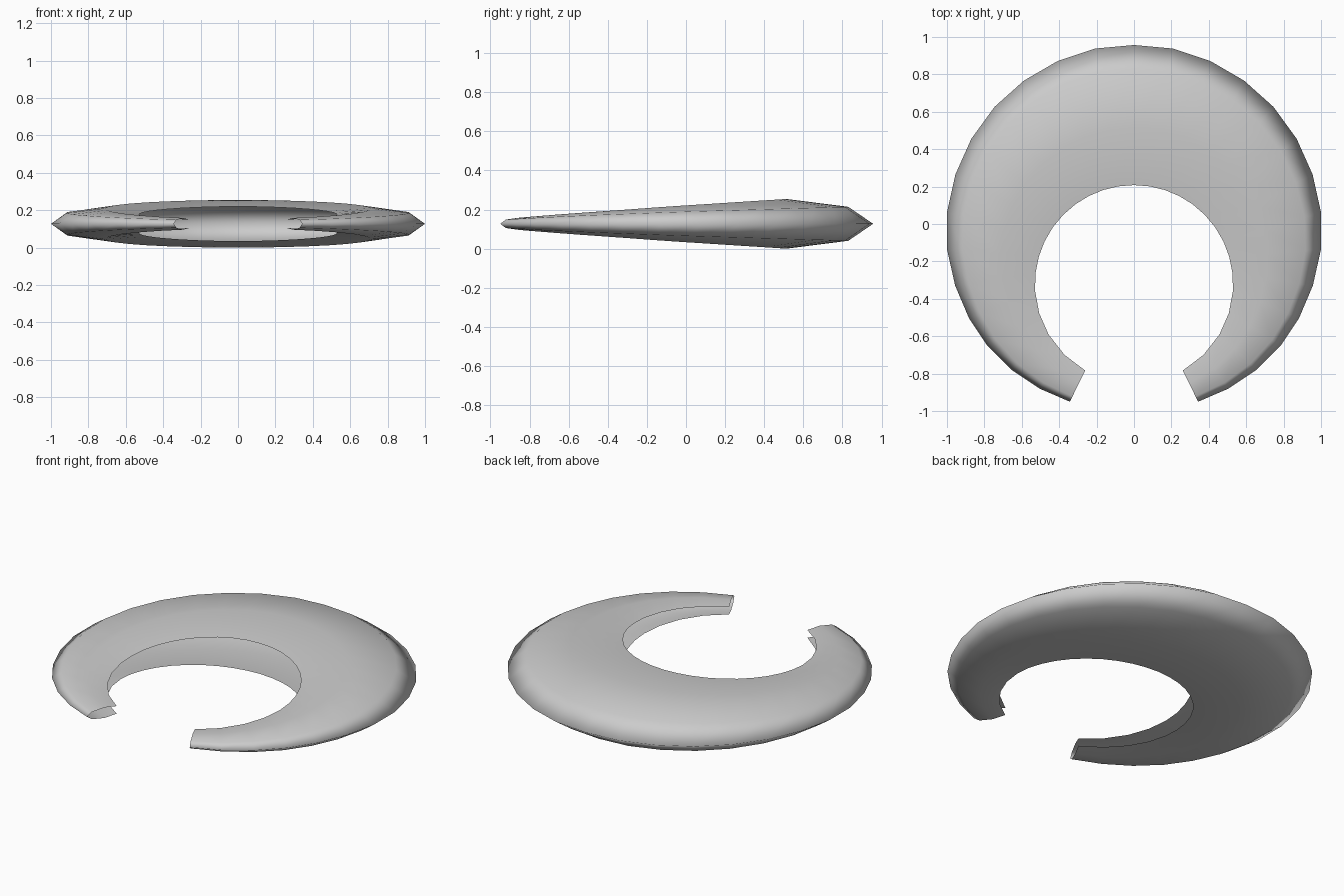
import bpy, bmesh
from math import sin, cos, radians

if "Cube" in bpy.data.objects:
    bpy.data.objects.remove(bpy.data.objects["Cube"])

ZC = 0.127       # mid-height of the shell
WIDTH = 0.75     # band width at the thickest point

# half outlines from the back centre to one tip
outer = [(0, .957), (.208, .938), (.407, .872), (.588, .767), (.745, .627),
         (.87, .455), (.955, .265), (1.0, .062), (1.0, -.135), (.956, -.33),
         (.883, -.502), (.785, -.65), (.655, -.78), (.505, -.88), (.343, -.95)]
inner_angles = [0, 9, 18, 27, 36, 45.5, 55, 64.5, 74, 84, 94, 107, 120.5, 135.5, 150.5]
inner = [(.53 * sin(radians(a)), -.322 + .53 * cos(radians(a))) for a in inner_angles]

# cross-section: (fraction from outer rim to inner lip, height), open at the inner lip
section = [(1, .092), (.59, .127), (.17, .087), (0, 0), (.17, -.087), (.59, -.127), (1, -.092)]


def mirrored(pts):
    return [(-x, y) for x, y in pts[:0:-1]] + pts


# open crescent shell: the section shrinks with the band width
bm = bmesh.new()
rings = []
for (ox, oy), (ix, iy) in zip(mirrored(outer), mirrored(inner)):
    s = ((ox - ix) ** 2 + (oy - iy) ** 2) ** 0.5 / WIDTH
    rings.append([bm.verts.new((ox + (ix - ox) * f, oy + (iy - oy) * f, ZC + h * s))
                  for f, h in section])
for a, b in zip(rings, rings[1:]):
    for j in range(len(section) - 1):
        face = bm.faces.new((a[j], a[j + 1], b[j + 1], b[j]))
        face.smooth = True

# make the top faces point up
bm.normal_update()
bm.faces.ensure_lookup_table()
if bm.faces[0].normal.z < 0:
    bmesh.ops.reverse_faces(bm, faces=bm.faces[:])

mesh = bpy.data.meshes.new("crescent_shell")
bm.to_mesh(mesh)
bm.free()
obj = bpy.data.objects.new("crescent_shell", mesh)
bpy.context.collection.objects.link(obj)
